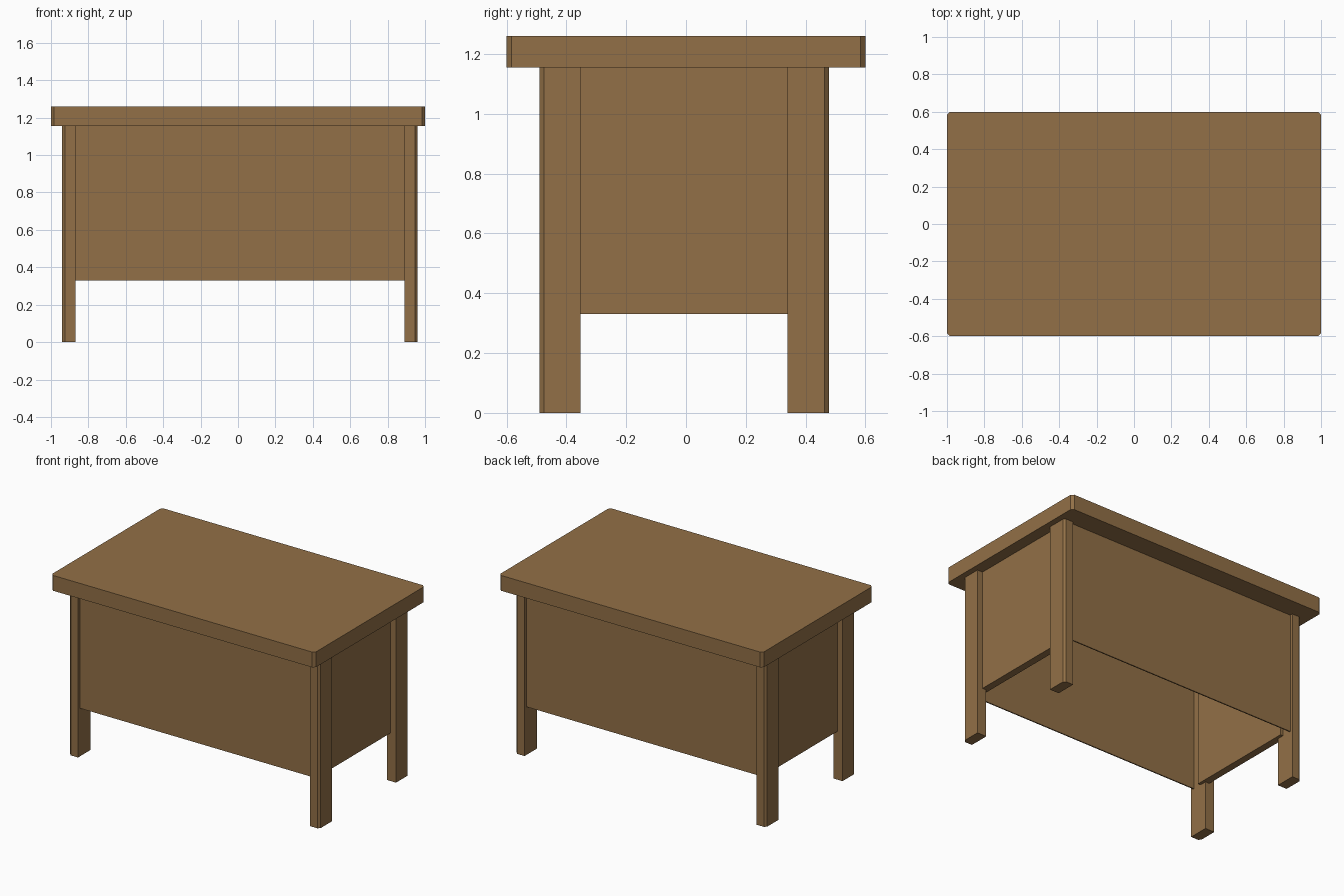
import bpy, bmesh

if "Cube" in bpy.data.objects:
    bpy.data.objects.remove(bpy.data.objects["Cube"])

wood = bpy.data.materials.new("brown wood")
wood.diffuse_color = (0.288, 0.162, 0.063, 1)
wood.use_nodes = True
wood.node_tree.nodes["Principled BSDF"].inputs["Base Color"].default_value = wood.diffuse_color


def prism(name, outline, z0, z1):
    """Extrude a counter-clockwise xy outline from z0 to z1."""
    bm = bmesh.new()
    face = bm.faces.new([bm.verts.new((x, y, z0)) for x, y in outline])
    ext = bmesh.ops.extrude_face_region(bm, geom=[face])
    for v in ext["geom"]:
        if isinstance(v, bmesh.types.BMVert):
            v.co.z = z1
    bmesh.ops.recalc_face_normals(bm, faces=bm.faces[:])
    mesh = bpy.data.meshes.new(name)
    bm.to_mesh(mesh)
    bm.free()
    mesh.materials.append(wood)
    obj = bpy.data.objects.new(name, mesh)
    bpy.context.collection.objects.link(obj)
    return obj


def box(name, x0, x1, y0, y1, z0, z1):
    return prism(name, [(x0, y0), (x1, y0), (x1, y1), (x0, y1)], z0, z1)


# Table top with clipped corners
c = 0.017
prism("table_top", [(-1 + c, -.6), (1 - c, -.6), (1, -.6 + c), (1, .6 - c),
                    (1 - c, .6), (-1 + c, .6), (-1, .6 - c), (-1, -.6 + c)], 1.155, 1.26)

# Four legs, outer corner clipped: (outer, inner) extents per side
k = 0.015
for side, xo, xi, sx in (("left", -.94, -.87, -1), ("right", .96, .89, 1)):
    for end, yo, yi, sy in (("front", -.49, -.353, -1), ("back", .478, .34, 1)):
        prism(f"{end}_{side}_leg", [(xi, yi), (xo, yi), (xo, yo - sy * k),
                                    (xo - sx * k, yo), (xi, yo)], 0, 1.156)

# Thin front and back panels, thicker side panels, all set in from the legs
zb, zt = 0.33, 1.156
box("front_panel", -.88, .90, -.47, -.462, zb, zt)
box("back_panel", -.88, .90, .45, .458, zb, zt)
box("left_panel", -.90, -.85, -.40, .39, zb, zt)
box("right_panel", .87, .92, -.40, .39, zb, zt)
